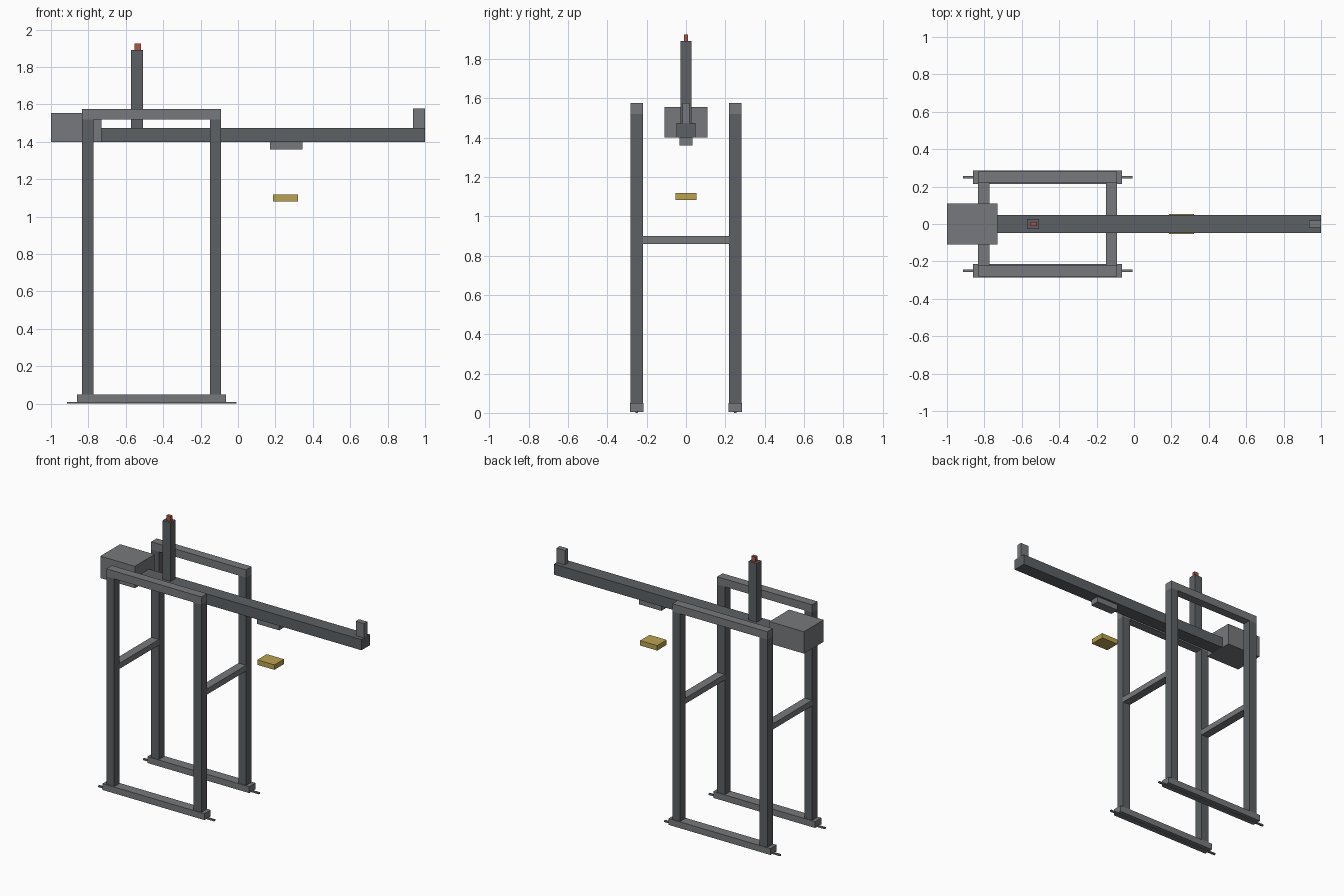
import bpy

if "Cube" in bpy.data.objects:
    bpy.data.objects.remove(bpy.data.objects["Cube"])


def material(name, rgb):
    m = bpy.data.materials.new(name)
    m.diffuse_color = (*rgb, 1)
    m.use_nodes = True
    m.node_tree.nodes["Principled BSDF"].inputs["Base Color"].default_value = m.diffuse_color
    return m


DARK = material("dark_steel", (0.11, 0.12, 0.13))
LIGHT = material("light_steel", (0.18, 0.19, 0.20))
YELLOW = material("yellow", (0.50, 0.36, 0.08))
RED = material("red", (0.42, 0.09, 0.06))


def box(name, x, y, z, mat):
    """Box from (min, max) ranges on each axis."""
    bpy.ops.mesh.primitive_cube_add(
        size=1, location=[(a + b) / 2 for a, b in (x, y, z)])
    ob = bpy.context.object
    ob.name = name
    ob.scale = [b - a for a, b in (x, y, z)]
    bpy.ops.object.transform_apply(location=False, rotation=False, scale=True)
    ob.data.materials.append(mat)
    return ob


def around(c, half):
    return (c - half, c + half)


LEG_X = {"rear": (-0.833, -0.773), "front": (-0.15, -0.09)}

# Two side frames: rail, sill beam, legs and top beam
for side, y in (("near", -0.25), ("far", 0.25)):
    box(f"{side}_rail", (-0.915, -0.007), around(y, 0.007), (0, 0.01), LIGHT)
    box(f"{side}_sill_beam", (-0.86, -0.063), around(y, 0.035), (0.005, 0.05), LIGHT)
    for end, x in LEG_X.items():
        box(f"{side}_{end}_leg", x, around(y, 0.031), (0.05, 1.52), DARK)
    box(f"{side}_top_beam", (-0.833, -0.09), around(y, 0.031), (1.52, 1.575), LIGHT)

# Cross ties joining the side frames
for end, x in LEG_X.items():
    box(f"{end}_cross_tie", x, (-0.219, 0.219), (0.86, 0.90), LIGHT)

# Boom with machinery house and tip post
box("boom", (-0.73, 1.0), around(0, 0.048), (1.40, 1.475), DARK)
box("machinery_house", (-1.0, -0.73), around(0, 0.11), (1.40, 1.555), LIGHT)
box("boom_tip_post", (0.935, 1.0), around(0, 0.018), (1.475, 1.577), LIGHT)

# Mast with warning light
box("mast", around(-0.54, 0.032), around(0, 0.027), (1.475, 1.89), DARK)
box("warning_light", around(-0.536, 0.017), around(0, 0.011), (1.89, 1.925), RED)

# Trolley under the boom and the spreader hanging below
box("trolley", (0.17, 0.345), around(0, 0.033), (1.36, 1.40), LIGHT)
box("spreader", (0.188, 0.322), around(0, 0.053), (1.082, 1.117), YELLOW)
